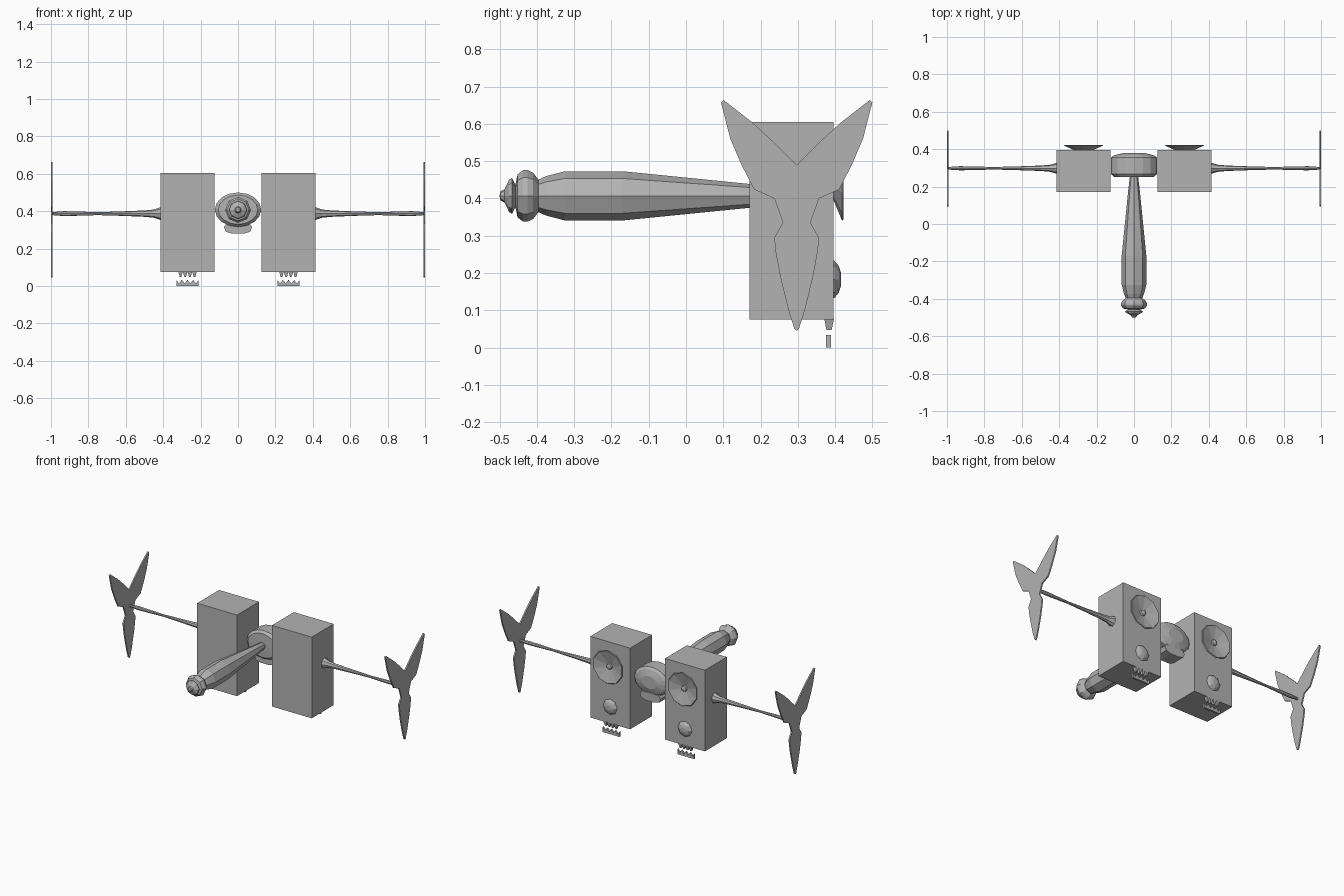
import bpy, bmesh, math
from mathutils import Vector

if "Cube" in bpy.data.objects:
    bpy.data.objects.remove(bpy.data.objects["Cube"])

grey = bpy.data.materials.new("plain grey")
grey.diffuse_color = (0.45, 0.45, 0.45, 1)
grey.use_nodes = True
grey.node_tree.nodes["Principled BSDF"].inputs["Base Color"].default_value = grey.diffuse_color


def finish(name, bm):
    bmesh.ops.recalc_face_normals(bm, faces=bm.faces)
    me = bpy.data.meshes.new(name)
    bm.to_mesh(me)
    bm.free()
    me.materials.append(grey)
    ob = bpy.data.objects.new(name, me)
    bpy.context.collection.objects.link(ob)
    return ob


def lathe(name, profile, centre, axis, n, sx=1.0, sz=1.0, turn=0.0):
    """Rings of (radius, position) along the x or y axis, with capped ends."""
    bm = bmesh.new()
    rings = []
    for r, t in profile:
        ring = []
        for i in range(n):
            a = 2 * math.pi * i / n + turn
            u, v = r * sx * math.cos(a), r * sz * math.sin(a)
            p = (u, t, v) if axis == 'y' else (t, u, v)
            ring.append(bm.verts.new(Vector(p) + Vector(centre)))
        rings.append(ring)
    for a, b in zip(rings, rings[1:]):
        for i in range(n):
            j = (i + 1) % n
            bm.faces.new((a[i], a[j], b[j], b[i]))
    bm.faces.new(rings[0])
    bm.faces.new(rings[-1])
    return finish(name, bm)


def plate(name, outline, place, thick):
    """Flat outline pushed along a thickness vector."""
    bm = bmesh.new()
    f = bm.faces.new([bm.verts.new(place(a, b)) for a, b in outline])
    out = bmesh.ops.extrude_face_region(bm, geom=[f])
    vs = [v for v in out['geom'] if isinstance(v, bmesh.types.BMVert)]
    bmesh.ops.translate(bm, verts=vs, vec=thick)
    return finish(name, bm)


def block(name, x0, x1, y0, y1, z0, z1):
    return plate(name, [(x0, z0), (x1, z0), (x1, z1), (x0, z1)],
                 lambda a, b: (a, y0, b), (0, y1 - y0, 0))


# central handle with knobbed end
lathe("handle", [(0.02, 0.27), (0.032, 0.17), (0.064, -0.15), (0.066, -0.17),
                 (0.066, -0.325), (0.053, -0.375), (0.042, -0.40)],
      (0, 0, 0.407), 'y', 8)
lathe("handle_knob", [(0.042, -0.395), (0.062, -0.41), (0.069, -0.425), (0.069, -0.437),
                      (0.058, -0.452), (0.03, -0.458), (0.048, -0.467), (0.043, -0.475),
                      (0.018, -0.487), (0.012, -0.498), (0.003, -0.50)],
      (0, 0, 0.407), 'y', 8)

# central rounded hub and the lip beneath it
lathe("centre_hub", [(0.35, 0.25), (0.85, 0.252), (1, 0.268), (1, 0.355), (0.85, 0.367),
                     (0.45, 0.38)], (0, 0, 0.408), 'y', 16, 0.124, 0.092)
plate("hub_lip", [(-0.06, 0.335), (-0.075, 0.315), (-0.065, 0.29), (-0.03, 0.28),
                  (0.03, 0.28), (0.065, 0.29), (0.075, 0.315), (0.06, 0.335)],
      lambda a, b: (a, 0.275, b), (0, 0.095, 0))

# half of the three-bladed outline (y offset, z), mirrored for the other half
half = [(0, 0.49), (0.06, 0.55), (0.12, 0.605), (0.196, 0.664), (0.203, 0.657),
        (0.178, 0.56), (0.148, 0.49), (0.114, 0.424), (0.06, 0.40), (0.037, 0.335),
        (0.060, 0.295), (0.057, 0.26), (0.044, 0.19), (0.022, 0.10), (0.006, 0.05),
        (0, 0.045)]
blades = half + [(-y, z) for y, z in half[-2:0:-1]]

for s, side in ((-1, "left"), (1, "right")):
    cx = 0.27 * s
    # cabinet
    block(side + "_cabinet", cx - 0.144, cx + 0.144, 0.17, 0.396, 0.075, 0.605)
    # large concave dish with centre button
    lathe(side + "_dish", [(0.04, 0.39), (0.11, 0.419), (0.106, 0.423), (0.02, 0.401),
                           (0.017, 0.411), (0.006, 0.415)],
          (cx, 0, 0.45), 'y', 10, turn=math.pi / 10)
    # small domed button
    lathe(side + "_button", [(0.053, 0.39), (0.05, 0.398), (0.036, 0.41), (0.017, 0.416)],
          (cx, 0, 0.183), 'y', 8)
    # upper teeth, tapering downwards
    for k in range(4):
        tx = cx - 0.0375 + 0.025 * k
        bm = bmesh.new()
        bmesh.ops.create_cube(bm, size=1)
        for v in bm.verts:
            top = v.co.z > 0
            v.co = (tx + v.co.x * (0.025 if top else 0.008),
                    0.384 + v.co.y * (0.026 if top else 0.014), 0.078 if top else 0.047)
        finish(side + "_upper_tooth", bm)
    # lower zigzag strip
    n = 8
    top = [(cx - 0.06 + 0.12 * i / n, 0.033 if i % 2 == 0 else 0.013) for i in range(n + 1)]
    plate(side + "_lower_teeth", top + [(cx + 0.06, 0), (cx - 0.06, 0)],
          lambda a, b: (a, 0.376, b), (0, 0.013, 0))
    # slender arm
    arm = [(0.036, 0.405), (0.032, 0.42), (0.022, 0.45), (0.017, 0.50), (0.012, 0.62),
           (0.008, 0.75), (0.012, 0.88), (0.013, 0.93), (0.008, 0.995)]
    lathe(side + "_arm", [(r, t * s) for r, t in arm], (0, 0.298, 0.387), 'x', 8, 0.85, 1.0)
    # three-bladed end plate
    plate(side + "_blades", blades, lambda a, b: (s * 0.991, 0.297 + a, b), (s * 0.009, 0, 0))
